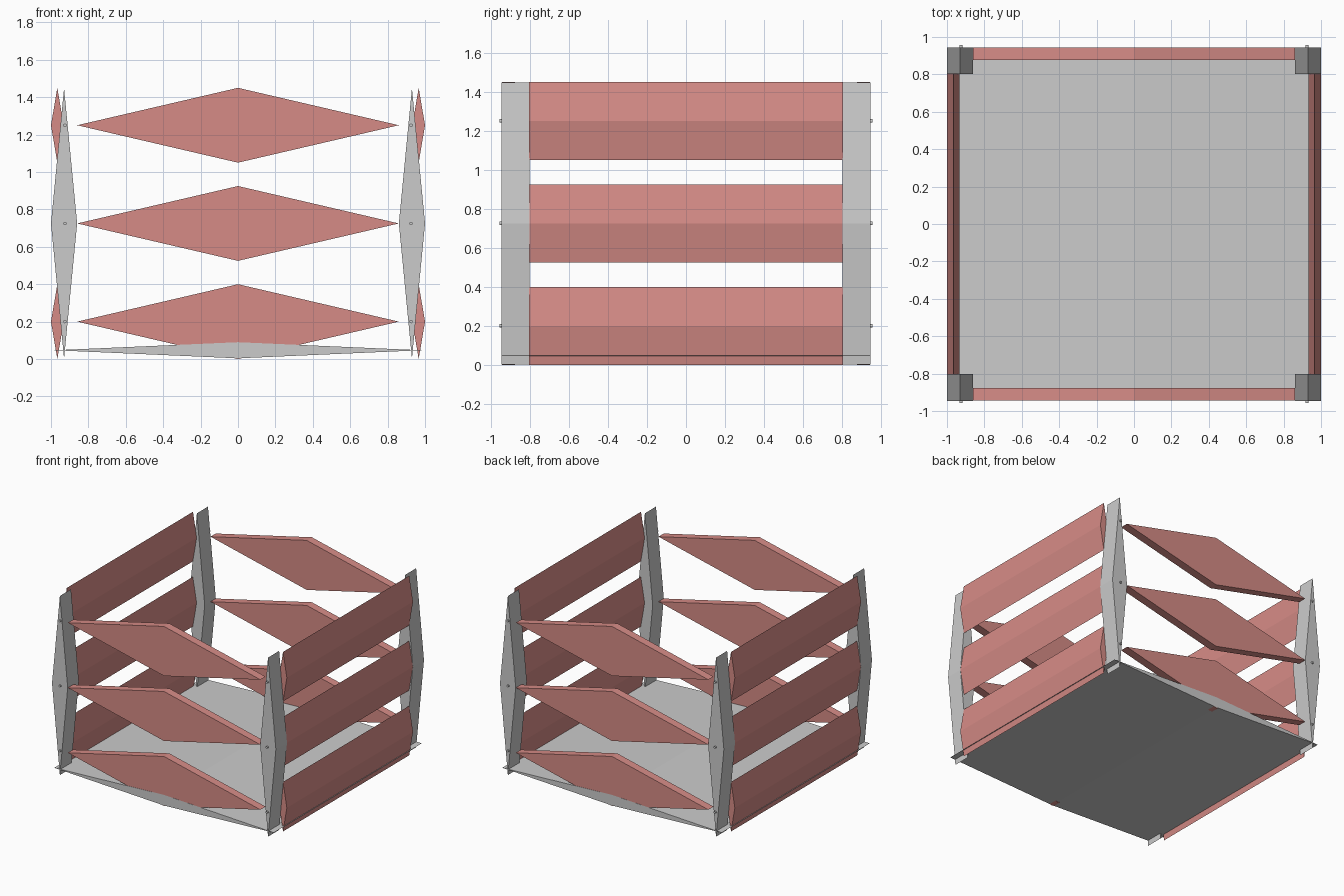
import bpy, bmesh, math
from mathutils import Matrix

if "Cube" in bpy.data.objects:
    bpy.data.objects.remove(bpy.data.objects["Cube"])

red = bpy.data.materials.new("red_paint")
red.diffuse_color = (0.67, 0.26, 0.24, 1)
red.use_nodes = True
red.node_tree.nodes["Principled BSDF"].inputs["Base Color"].default_value = red.diffuse_color


def finish(name, bm, mat=None):
    bmesh.ops.recalc_face_normals(bm, faces=bm.faces)
    mesh = bpy.data.meshes.new(name)
    bm.to_mesh(mesh)
    bm.free()
    if mat:
        mesh.materials.append(mat)
    obj = bpy.data.objects.new(name, mesh)
    bpy.context.collection.objects.link(obj)
    return obj


def diamond(name, x, z, half_w, half_h, y0, y1, mat=None):
    """Diamond profile in the XZ plane, extruded along Y."""
    bm = bmesh.new()
    pts = [(x - half_w, z), (x, z - half_h), (x + half_w, z), (x, z + half_h)]
    face = bm.faces.new([bm.verts.new((px, y0, pz)) for px, pz in pts])
    ext = bmesh.ops.extrude_face_region(bm, geom=[face])
    verts = [v for v in ext["geom"] if isinstance(v, bmesh.types.BMVert)]
    bmesh.ops.translate(bm, vec=(0, y1 - y0, 0), verts=verts)
    return finish(name, bm, mat)


def screw(name, x, y, z):
    bm = bmesh.new()
    bmesh.ops.create_cone(bm, cap_ends=True, segments=12, radius1=0.009,
                          radius2=0.009, depth=0.03,
                          matrix=Matrix.Translation((x, y, z)) @ Matrix.Rotation(math.pi / 2, 4, 'X'))
    return finish(name, bm)


levels = (0.2, 0.725, 1.25)

# Floor panel
diamond("floor_panel", 0, 0.047, 0.98, 0.043, -0.944, 0.944)

# Corner posts with screws at each slat level
for sy, fb in ((-1, "front"), (1, "back")):
    for sx, lr in ((-1, "left"), (1, "right")):
        diamond(f"{fb}_{lr}_post", sx * 0.93, 0.725, 0.07, 0.723,
                *sorted((sy * 0.803, sy * 0.945)))
        for i, z in enumerate(levels):
            screw(f"{fb}_{lr}_screw_{i + 1}", sx * 0.925, sy * 0.941, z)

# Slats on the front and back, then on the two sides
for i, z in enumerate(levels):
    for sy, fb in ((-1, "front"), (1, "back")):
        diamond(f"{fb}_slat_{i + 1}", 0, z, 0.86, 0.2,
                *sorted((sy * 0.877, sy * 0.943)), red)
    for sx, lr in ((-1, "left"), (1, "right")):
        diamond(f"{lr}_slat_{i + 1}", sx * 0.966, z, 0.034, 0.2, -0.805, 0.805, red)
